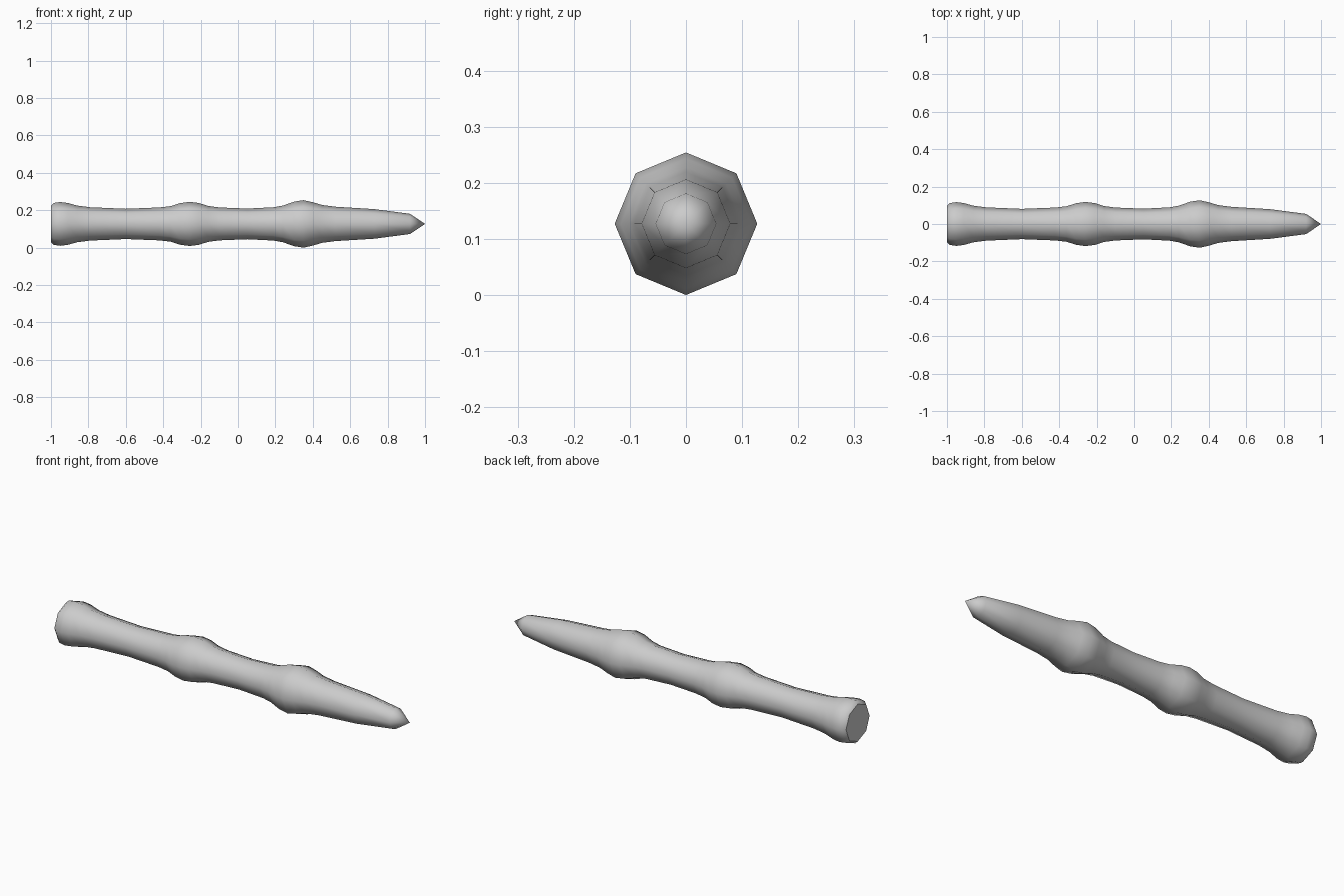
import bpy, bmesh, math

if "Cube" in bpy.data.objects:
    bpy.data.objects.remove(bpy.data.objects["Cube"])

SIDES = 8
AXIS_Z = 0.127

grey = bpy.data.materials.new("light grey")
grey.diffuse_color = (0.6, 0.6, 0.6, 1)
grey.use_nodes = True
grey.node_tree.nodes["Principled BSDF"].inputs["Base Color"].default_value = grey.diffuse_color

# Profile along x: (position, radius)
profile = [
    (-1.0, 0.098), (-0.985, 0.112), (-0.95, 0.117), (-0.91, 0.112), (-0.86, 0.098), (-0.79, 0.089),  # butt
    (-0.6, 0.081), (-0.42, 0.088), (-0.36, 0.095),                                 # first segment
    (-0.31, 0.111), (-0.26, 0.118), (-0.21, 0.112), (-0.16, 0.096), (-0.1, 0.088),  # first joint
    (0.05, 0.082), (0.19, 0.089), (0.24, 0.098),                                   # second segment
    (0.30, 0.119), (0.35, 0.127), (0.40, 0.116), (0.45, 0.101), (0.52, 0.092),     # second joint
    (0.73, 0.079), (0.92, 0.054),                                                  # tapered end
]

bm = bmesh.new()
rings = []
for x, r in profile:
    ring = []
    for i in range(SIDES):
        a = math.tau * i / SIDES
        ring.append(bm.verts.new((x, r * math.cos(a), AXIS_Z + r * math.sin(a))))
    rings.append(ring)
for a, b in zip(rings, rings[1:]):
    for i in range(SIDES):
        j = (i + 1) % SIDES
        bm.faces.new((a[i], a[j], b[j], b[i]))

# Pointed tip
tip = bm.verts.new((1.0, 0, AXIS_Z))
for i in range(SIDES):
    bm.faces.new((rings[-1][i], rings[-1][(i + 1) % SIDES], tip))

# Flat butt cap with a crisp rim
for f in bm.faces:
    f.smooth = True
cap = bm.faces.new(rings[0])
cap.smooth = False
for e in cap.edges:
    e.smooth = False
bmesh.ops.recalc_face_normals(bm, faces=bm.faces)

mesh = bpy.data.meshes.new("jointed_rod")
bm.to_mesh(mesh)
bm.free()
mesh.materials.append(grey)
bpy.context.collection.objects.link(bpy.data.objects.new("jointed_rod", mesh))
